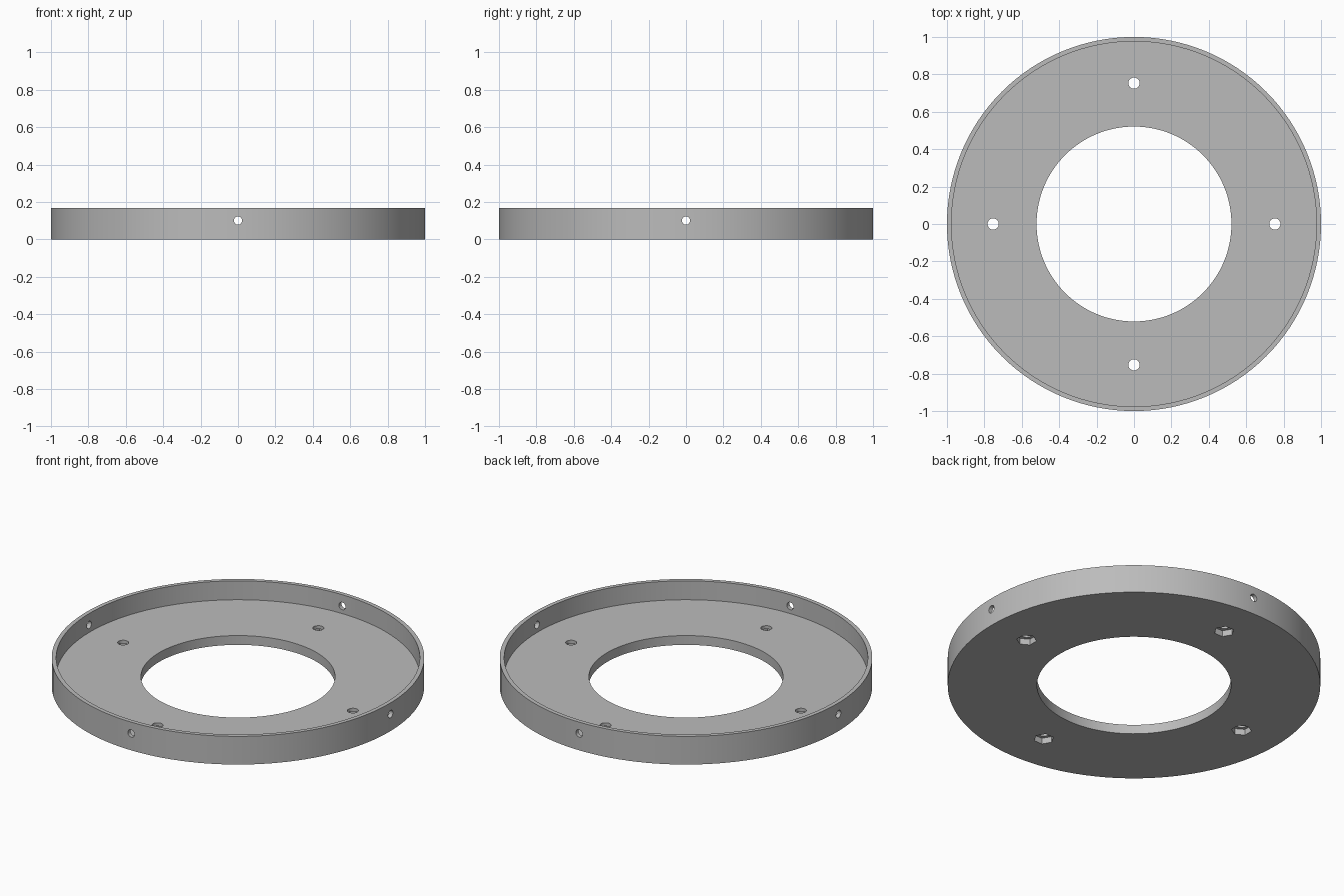
import bpy
import bmesh
from math import pi, cos, sin
from mathutils import Matrix, Vector

cube = bpy.data.objects.get("Cube")
if cube:
    bpy.data.objects.remove(cube, do_unlink=True)

HEIGHT, FLOOR = 0.167, 0.055
OUTER, RIM_INNER, BORE = 1.0, 0.976, 0.521
BOLT_CIRCLE = 0.753

grey = bpy.data.materials.new("grey plastic")
grey.use_nodes = True
colour = (0.5, 0.5, 0.5, 1)
grey.diffuse_color = colour
grey.node_tree.nodes["Principled BSDF"].inputs["Base Color"].default_value = colour


def add_object(name, bm):
    bmesh.ops.recalc_face_normals(bm, faces=bm.faces)
    mesh = bpy.data.meshes.new(name)
    bm.to_mesh(mesh)
    bm.free()
    mesh.materials.append(grey)
    obj = bpy.data.objects.new(name, mesh)
    bpy.context.collection.objects.link(obj)
    return obj


def lathe(name, profile, segments):
    """Revolve a closed (radius, height) profile about z."""
    bm = bmesh.new()
    rings = []
    for i in range(segments):
        a = 2 * pi * i / segments
        rings.append([bm.verts.new((r * cos(a), r * sin(a), z)) for r, z in profile])
    n = len(profile)
    for i in range(segments):
        here, following = rings[i], rings[(i + 1) % segments]
        for j in range(n):
            k = (j + 1) % n
            bm.faces.new((here[j], following[j], following[k], here[k]))
    return add_object(name, bm)


def add_prism(bm, sides, radius, depth, matrix):
    bmesh.ops.create_cone(bm, cap_ends=True, segments=sides, radius1=radius,
                          radius2=radius, depth=depth, matrix=matrix)


def cut(target, name, bm):
    """Subtract the prisms, then discard the cutter."""
    cutter = add_object(name, bm)
    cutter.hide_render = True
    mod = target.modifiers.new(name, 'BOOLEAN')
    mod.operation = 'DIFFERENCE'
    mod.solver = 'EXACT'
    mod.object = cutter
    bpy.ops.object.modifier_apply(modifier=mod.name)
    bpy.data.objects.remove(cutter, do_unlink=True)


# Flat ring floor with a thin upright rim
ring = lathe("rimmed_ring", [(BORE, 0), (OUTER, 0), (OUTER, HEIGHT),
                             (RIM_INNER, HEIGHT), (RIM_INNER, FLOOR), (BORE, FLOOR)], 128)
bpy.context.view_layer.objects.active = ring
ring.select_set(True)

# Four bolt holes, nut pockets underneath and side holes through the rim
bolts, nuts, pins = bmesh.new(), bmesh.new(), bmesh.new()
for q in range(4):
    turn = Matrix.Rotation(q * pi / 2, 4, 'Z')
    at_bolt = turn @ Matrix.Translation((BOLT_CIRCLE, 0, 0))
    add_prism(bolts, 32, 0.03, 0.4, at_bolt)
    # Pocket flats face the ring centre
    add_prism(nuts, 6, 0.0545, 0.07, at_bolt @ Matrix.Rotation(pi / 2, 4, 'Z'))
    add_prism(pins, 24, 0.022, 0.2, turn @ Matrix.Translation((OUTER, 0, 0.1))
              @ Matrix.Rotation(pi / 2, 4, 'Y'))

# Make sure each pocket has a vertex pointing sideways, along the rim
lead = max((v.co for v in nuts.verts if v.co.x > 0.5), key=lambda c: c.y)
if abs(lead.x - BOLT_CIRCLE) > 0.005:
    for q in range(4):
        centre = Matrix.Rotation(q * pi / 2, 3, 'Z') @ Vector((BOLT_CIRCLE, 0, 0))
        near = [v for v in nuts.verts if (v.co.xy - centre.xy).length < 0.1]
        bmesh.ops.rotate(nuts, verts=near, cent=centre, matrix=Matrix.Rotation(pi / 6, 3, 'Z'))

cut(ring, "bolt_holes", bolts)
cut(ring, "nut_pockets", nuts)
cut(ring, "side_holes", pins)

bpy.ops.object.shade_smooth_by_angle(angle=pi / 6)
